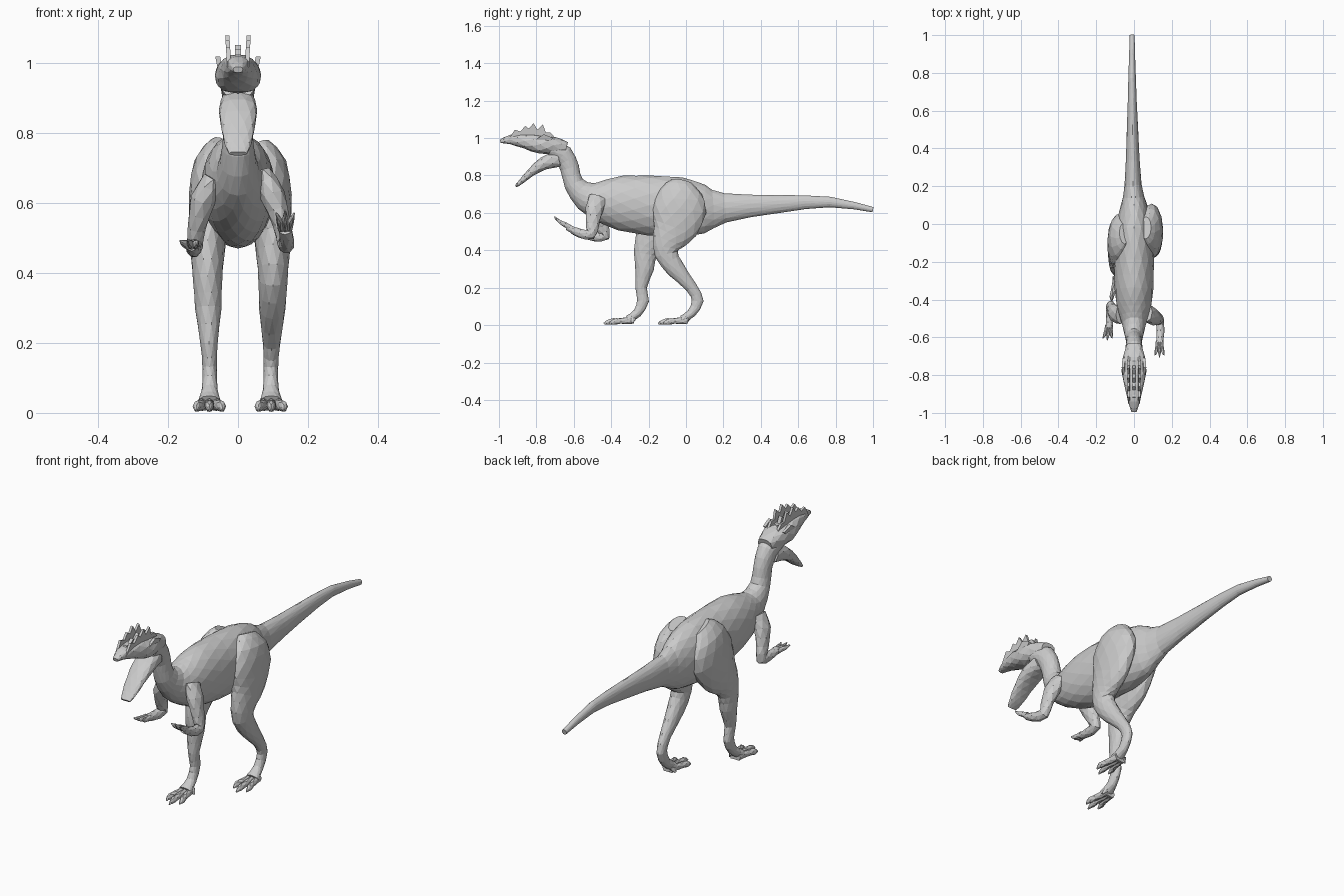
import bpy
import bmesh
import math
from mathutils import Vector

cube = bpy.data.objects.get("Cube")
if cube:
    bpy.data.objects.remove(cube, do_unlink=True)

# Single plain hide colour
hide = bpy.data.materials.new("grey_hide")
hide.use_nodes = True
hide.diffuse_color = (0.6, 0.6, 0.6, 1)
shader = next(n for n in hide.node_tree.nodes if n.type == "BSDF_PRINCIPLED")
shader.inputs["Base Color"].default_value = hide.diffuse_color
shader.inputs["Roughness"].default_value = 0.8


def finish(name, bm):
    """Turn a bmesh into a flat shaded object."""
    bmesh.ops.recalc_face_normals(bm, faces=bm.faces)
    mesh = bpy.data.meshes.new(name)
    bm.to_mesh(mesh)
    bm.free()
    mesh.materials.append(hide)
    obj = bpy.data.objects.new(name, mesh)
    bpy.context.collection.objects.link(obj)
    return obj


def catmull(a, b, c, d, t):
    return 0.5 * (2 * b + (c - a) * t + (2 * a - 5 * b + 4 * c - d) * t * t
                  + (3 * b - a - 3 * c + d) * t ** 3)


def refine(rings, steps):
    """Insert smooth in-between rings."""
    out = []
    last = len(rings) - 1
    for i in range(last):
        near = [rings[max(0, min(last, i + k))] for k in (-1, 0, 1, 2)]
        for s in range(steps):
            out.append([catmull(*column, s / steps) for column in zip(*near)])
    out.append(rings[-1])
    return out


def loft(name, rings, sides=10, steps=2, power=1.0):
    """Skin rings of (x, y, z, half width, half depth) across their path."""
    rings = refine(rings, steps)
    centres = [Vector(r[:3]) for r in rings]
    bm = bmesh.new()
    loops = []
    for i, ring in enumerate(rings):
        ahead = centres[min(i + 1, len(rings) - 1)]
        behind = centres[max(i - 1, 0)]
        tangent = (ahead - behind).normalized()
        across = Vector((1, 0, 0))
        across = (across - tangent * across.dot(tangent)).normalized()
        deep = tangent.cross(across)
        loop = []
        for k in range(sides):
            angle = math.tau * (k + 0.5 * (i % 2)) / sides
            c, s = math.cos(angle), math.sin(angle)
            c = math.copysign(abs(c) ** power, c)
            s = math.copysign(abs(s) ** power, s)
            spot = centres[i] + across * c * ring[3] + deep * s * ring[4]
            loop.append(bm.verts.new(spot))
        loops.append(loop)
    # Staggered rings joined by triangles give the faceted hide
    for i in range(len(loops) - 1):
        low, high = loops[i], loops[i + 1]
        for k in range(sides):
            n = (k + 1) % sides
            if i % 2 == 0:
                bm.faces.new((low[k], low[n], high[k]))
                bm.faces.new((low[n], high[n], high[k]))
            else:
                bm.faces.new((low[k], high[n], high[k]))
                bm.faces.new((low[k], low[n], high[n]))
    bm.faces.new(loops[0])
    bm.faces.new(loops[-1])
    return finish(name, bm)


def plate(name, outline, side, base, lean, thick):
    """Upright jagged plate that leans outward as it rises."""
    bm = bmesh.new()
    foot = min(z for y, z in outline)
    layers = []
    for shift in (-thick, thick):
        layers.append([bm.verts.new((side * (base + lean * (z - foot)) + shift, y, z))
                       for y, z in outline])
    for layer in layers:
        bm.faces.new(layer)
    count = len(outline)
    for k in range(count):
        n = (k + 1) % count
        bm.faces.new((layers[0][k], layers[0][n], layers[1][n], layers[1][k]))
    return finish(name, bm)


# Tail, trunk and neck in one skin
loft("body", [
    (-.01, 1, .617, .013, .014),
    (-.01, .77, .658, .02, .028),
    (-.008, .5, .648, .03, .048),
    (-.005, .21, .627, .045, .078),
    (0, .1, .62, .07, .13),
    (0, -.03, .63, .1, .16),
    (0, -.2, .64, .106, .16),
    (0, -.35, .653, .102, .147),
    (0, -.45, .664, .088, .115),
    (0, -.535, .69, .062, .08),
    (0, -.6, .757, .046, .053),
    (0, -.622, .84, .041, .051),
    (0, -.657, .91, .046, .054),
    (0, -.72, .945, .052, .05),
], sides=16)

# Skull and open lower jaw
loft("skull", [
    (0, -.64, .945, .04, .035),
    (0, -.71, .962, .06, .047),
    (0, -.78, .966, .066, .05),
    (0, -.86, .985, .05, .042),
    (0, -.94, .992, .032, .026),
    (0, -.993, .982, .014, .009),
], power=.8)
loft("lower_jaw", [
    (0, -.68, .89, .046, .045),
    (0, -.76, .865, .055, .036),
    (0, -.83, .815, .048, .022),
    (0, -.88, .768, .038, .014),
    (0, -.91, .742, .026, .007),
], power=.8)

# Twin jagged crests, brow horns and nape spikes
crest = [(-.95, .99), (-.915, 1.045), (-.885, 1.035), (-.86, 1.065), (-.84, 1.05),
         (-.815, 1.08), (-.795, 1.045), (-.765, 1.073), (-.75, 1.03), (-.725, 1.03),
         (-.69, .99), (-.75, .97), (-.86, .98)]
horn = [(-.82, .98), (-.76, 1.02), (-.71, 1.0), (-.74, .97)]
for side, label in ((1, "left"), (-1, "right")):
    plate(label + "_crest", crest, side, .024, .06, .006)
    plate(label + "_brow_horn", horn, side, .048, .2, .007)
plate("middle_crest", [(y, .97 + (z - .97) * .75) for y, z in crest], 1, 0, 0, .009)

# Legs share girths and heights; each has its own stride
leg_shape = [(.055, .765, .03, .06), (.075, .71, .056, .115), (.086, .62, .06, .145),
             (.09, .52, .054, .122), (.092, .45, .048, .088), (.092, .38, .042, .063),
             (.09, .3, .038, .05), (.088, .2, .025, .031), (.086, .13, .021, .032),
             (.086, .065, .023, .024), (.087, .03, .034, .022)]
strides = {
    "left": (1, .008, [-.02, -.03, -.035, -.06, -.095, -.105, -.055, .03, .062, .03, -.02]),
    "right": (-1, -.005, [-.05, -.07, -.09, -.14, -.19, -.217, -.222, -.24, -.23, -.26, -.31]),
}
for label, (side, spread, reach) in strides.items():
    loft(label + "_leg", [(side * (x + spread), y, z, w, d)
                          for (x, z, w, d), y in zip(leg_shape, reach)], sides=12)
    ball = reach[-1]
    middle = side * (.087 + spread)
    for toe, splay in (("inner", -1), ("middle", 0), ("outer", 1)):
        length = .13 if splay == 0 else .1
        start = middle + side * splay * .016
        tip = middle + side * splay * .036
        loft(f"{label}_{toe}_toe", [
            (start, ball + .03, .025, .015, .02),
            ((start + tip) / 2, ball - length * .4, .022, .014, .016),
            (tip, ball - length * .75, .018, .012, .016),
            (tip, ball - length, .008, .003, .004)], sides=6)
    loft(label + "_rear_toe", [
        (middle - side * .02, ball + .03, .035, .012, .014),
        (middle - side * .036, ball + .02, .012, .005, .006)], sides=6, steps=1)

# Arms: girths shared, joints posed separately
girths = [(.03, .05), (.036, .048), (.026, .036), (.024, .03), (.021, .024), (.019, .017)]
poses = {
    "left": (1, [(.07, -.47, .68), (.1, -.49, .62), (.125, -.5, .54),
                 (.136, -.51, .485), (.14, -.57, .492), (.135, -.635, .525)],
             Vector((.0, -.07, .055))),
    "right": (-1, [(.07, -.48, .67), (.1, -.475, .61), (.118, -.45, .53),
                   (.124, -.435, .478), (.128, -.49, .472), (.132, -.55, .48)],
              Vector((-.01, -.065, .015))),
}
for label, (side, joints, aim) in poses.items():
    loft(label + "_arm", [(side * x, y, z, w, d)
                          for (x, y, z), (w, d) in zip(joints, girths)], sides=8)
    wrist = Vector(joints[-1])
    wrist.x *= side
    for finger, splay in (("inner", -1), ("middle", 0), ("outer", 1)):
        root = wrist + Vector((splay * .01, .012, 0))
        bend = wrist + aim * .55 + Vector((splay * .017, 0, -.004))
        tip = wrist + aim * (1 - .15 * abs(splay)) + Vector((splay * .026, 0, 0))
        loft(f"{label}_{finger}_finger",
             [(*root, .011, .015), (*bend, .009, .011), (*tip, .002, .003)], sides=6)
